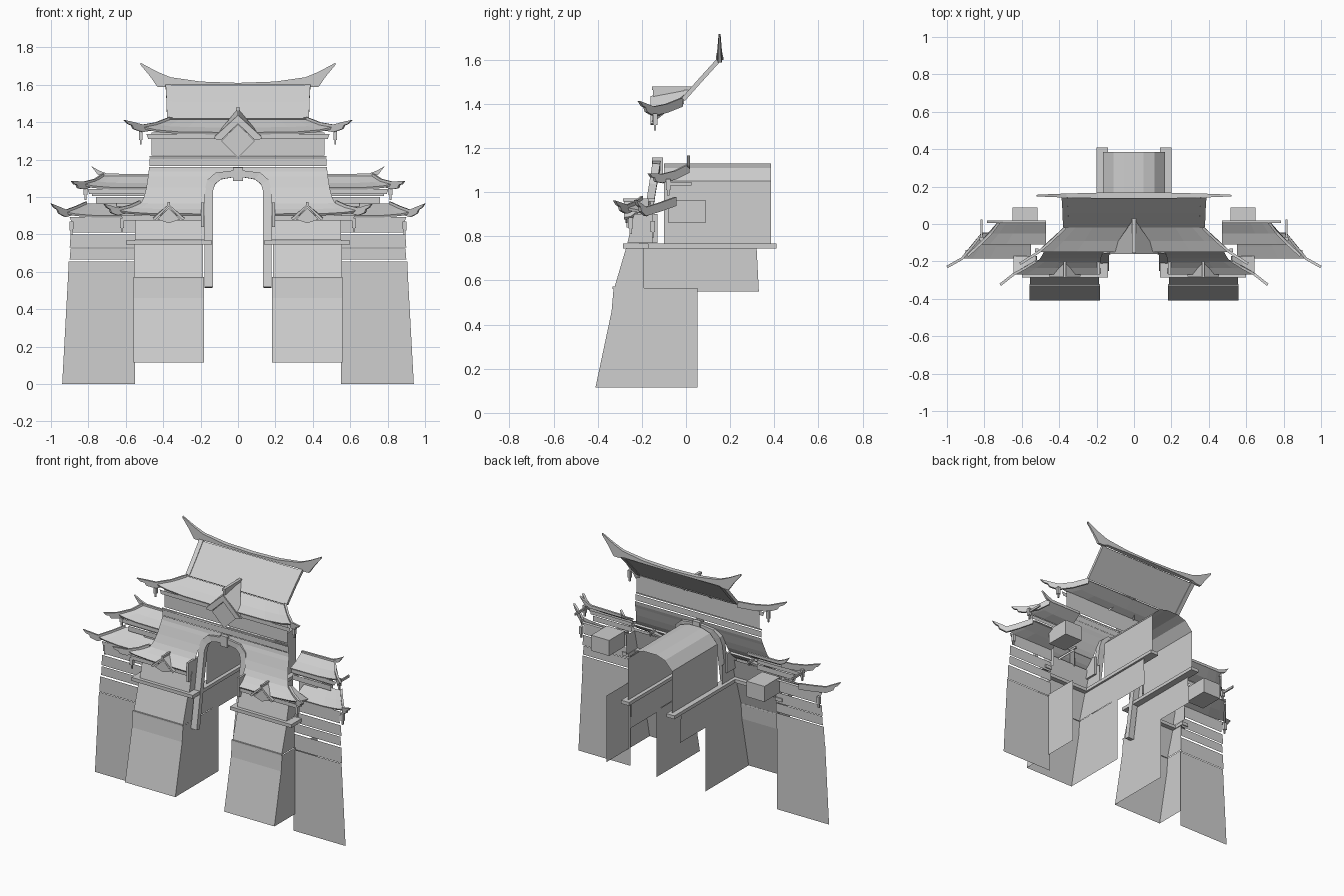
import bpy, bmesh
from mathutils import Vector

cube = bpy.data.objects.get("Cube")
if cube:
    bpy.data.objects.remove(cube, do_unlink=True)

stone = bpy.data.materials.new("pale_grey")
stone.use_nodes = True
GREY = (0.62, 0.62, 0.62, 1)
stone.diffuse_color = GREY
stone.node_tree.nodes["Principled BSDF"].inputs["Base Color"].default_value = GREY


def build(name, verts, faces, thick=0, mirror=True, closed=False):
    bm = bmesh.new()
    vs = [bm.verts.new(v) for v in verts]
    for f in faces:
        bm.faces.new([vs[i] for i in f])
    bmesh.ops.remove_doubles(bm, verts=bm.verts, dist=0.0005)
    bmesh.ops.recalc_face_normals(bm, faces=bm.faces)
    if not closed:
        total = sum((f.normal * f.calc_area() for f in bm.faces), Vector())
        if total.dot(Vector((0.4, -1, 0.6))) < 0:
            bmesh.ops.reverse_faces(bm, faces=bm.faces)
    me = bpy.data.meshes.new(name)
    bm.to_mesh(me)
    bm.free()
    me.materials.append(stone)
    ob = bpy.data.objects.new(name, me)
    bpy.context.collection.objects.link(ob)
    if mirror:
        m = ob.modifiers.new("mirror", 'MIRROR')
        m.use_clip = True
    if thick:
        s = ob.modifiers.new("thickness", 'SOLIDIFY')
        s.thickness = thick
        s.offset = -1
    return ob


def sheet(name, rows, thick=0, mirror=True):
    """Loft a skin through rows of points."""
    n = len(rows[0])
    verts = [p for r in rows for p in r]
    faces = [(i * n + j, i * n + j + 1, (i + 1) * n + j + 1, (i + 1) * n + j)
             for i in range(len(rows) - 1) for j in range(n - 1)]
    return build(name, verts, faces, thick, mirror)


def prism(name, pts, offset, mirror=True):
    """Extrude a flat outline along an offset."""
    n, o = len(pts), Vector(offset)
    verts = [Vector(p) for p in pts] + [Vector(p) + o for p in pts]
    faces = [tuple(range(n)), tuple(range(n, 2 * n))]
    faces += [(i, (i + 1) % n, (i + 1) % n + n, i + n) for i in range(n)]
    return build(name, verts, faces, mirror=mirror, closed=True)


def box(name, x, y, z, mirror=True):
    pts = [(x[0], y[0], z[0]), (x[1], y[0], z[0]), (x[1], y[0], z[1]), (x[0], y[0], z[1])]
    return prism(name, pts, (0, y[1] - y[0], 0), mirror)


def panel(name, x0, x1_low, x1_high, y, z0, z1):
    """Upright flat wall facing the front."""
    return sheet(name, [[(x0, y, z0), (x1_low, y, z0)], [(x0, y, z1), (x1_high, y, z1)]])


def hip_blade(name, hip, tip, width=0.014):
    """Upright rib down a roof hip, ending in an upturned tip."""
    hip, tip = [Vector(p) for p in hip], Vector(tip)
    last = hip[-1]
    reach = tip - last
    side = Vector((-reach.y, reach.x, 0)).normalized() * width
    up = lambda h: Vector((0, 0, h))
    top = [p + up(.012) for p in hip] + [last + reach * .55 + up(.006), tip]
    low = [last + reach * .8 - up(.014), last + reach * .6 - up(.014), last + reach * .5 - up(.03),
           last + reach * .2 - up(.03)] + [p - up(.028) for p in reversed(hip)]
    prism(name, [p - side / 2 for p in top + low], side)


def hip_roof(name, x_in, rows, tip, lift=.02, y_back=None):
    """Flared front slope cut off at the hip; rows are (outer x, front y, z) from top to eave."""
    front, hip = [], []
    for k, (x, y, z) in enumerate(rows):
        up = lift * k / (len(rows) - 1)
        hip.append((x, y, z + up))
        front.append([(x_in + (x - x_in) * t, y, z + up * t ** 5) for t in (0, .6, .85)] + [hip[-1]])
    sheet(name + "_front_slope", front, .012)
    hip_blade(name + "_hip", hip, tip)
    x, y, z = rows[-1]
    panel(name + "_fascia", x_in, x - .03, x - .02, y + .01, z - .035, z - .008)
    if y_back is not None:
        sheet(name + "_side_slope", [[c, (c[0], y_back, r[2])] for c, r in zip(hip, rows)], .012)


def lantern(name, x, y, top):
    """Small hanging bell with a pointed drop."""
    box(name + "_body", (x - .01, x + .01), (y - .01, y + .01), (top - .05, top))
    box(name + "_drop", (x - .005, x + .005), (y - .005, y + .005), (top - .075, top - .05))


# Outer towers: tapered base and stepped bands
panel("outer_tower_base", .55, .94, .91, -.19, 0, .55)
for i, (z0, z1, x) in enumerate([(.55, .655, .91), (.665, .725, .90), (.73, .80, .90), (.81, .875, .885)]):
    panel(f"outer_tower_band_{i + 1}", .55, x, x - .005, -.185 + .004 * i, z0, z1)
for i, (z0, z1, x) in enumerate([(.965, 1.0, .76), (1.005, 1.03, .78)]):
    panel(f"outer_upper_wall_{i + 1}", .47, x, x, -.09, z0, z1)
box("outer_back_box", (.515, .65), (-.08, .088), (.86, .965))

# Outer tower roofs
hip_roof("outer_lower_roof", .55, [(.81, -.05, .965), (.865, -.12, .93), (.92, -.185, .90)],
         (1.0, -.23, .965))
hip_roof("outer_upper_roof", .47, [(.72, .01, 1.115), (.765, -.05, 1.075), (.825, -.11, 1.05)],
         (.89, -.17, 1.085))
prism("outer_ridge", [(.47, .005, 1.105), (.71, .005, 1.105), (.75, .005, 1.12), (.785, .005, 1.165),
                      (.74, .005, 1.14), (.70, .005, 1.125), (.47, .005, 1.122)], (0, .014, 0))
lantern("outer_lower_lantern", .89, -.15, .87)
lantern("outer_upper_lantern", .815, -.08, 1.06)
box("outer_brace", (.81, .82), (-.08, .025), (1.03, 1.045))


# Front blocks: inner side, battered face and outer side wrapped in one skin
def block(name, x_in, x_out, y_in, y_out, profile):
    sheet(name, [[(x_in, y_in, z), (x_in, y, z), (x_out, y, z), (x_out, y_out, z)] for y, z in profile])


block("front_block_base", .183, .56, .053, -.19, [(-.41, .115), (-.337, .46), (-.328, .565)])
block("front_block_middle", .186, .555, 0, -.19, [(-.325, .565), (-.272, .745)])
block("front_block_top", .18, .55, -.13, -.15, [(-.265, .77), (-.235, .90)])
sheet("left_block_rear_side", [[(.56, y, z) for y in (-.19, .053)] for z in (.115, .565)], mirror=False)
box("front_block_rim", (.183, .558), (-.332, -.322), (.562, .572))
box("front_ledge", (.14, .60), (-.285, -.24), (.745, .768))
box("front_ledge_return", (.55, .60), (-.24, -.17), (.745, .768))

# Front block roofs with small gables
hip_roof("front_roof", .19, [(.525, -.20, .97), (.58, -.235, .935), (.645, -.27, .91)],
         (.715, -.325, .962), y_back=-.17)
sheet("front_gable_roof", [[(.285, -.28, .885), (.37, -.28, .962), (.455, -.28, .885)],
                           [(.285, -.25, .89), (.37, -.16, .962), (.455, -.25, .89)]], .014)
prism("front_gable_face", [(.31, -.274, .88), (.37, -.274, .94), (.43, -.274, .88), (.37, -.274, .86)], (0, .008, 0))
box("front_gable_ridge", (.364, .376), (-.285, -.14), (.958, .972))
box("front_roof_bracket", (.183, .197), (-.27, -.16), (.84, .97))
lantern("front_roof_lantern", .62, -.25, .885)

# Passage: barrel vault, side ledges and lower side walls
arch = [(.165, .768), (.165, 1.05), (.11, 1.11), (.05, 1.13), (0, 1.13)]
sheet("passage_vault", [[(x, -.10, z), (x, .385, z)] for x, z in arch])
box("passage_ledge", (.14, .20), (-.27, .41), (.745, .768))
sheet("passage_lower_wall", [[(.186, 0, .55), (.186, .33, .55)], [(.186, 0, .745), (.186, .32, .745)]])

# Arch trim following the leaning face, and keystone
outer = [(.178, .52), (.178, 1.04), (.165, 1.09), (.12, 1.13), (0, 1.145)]
inner = [(.135, .52), (.135, 1.03), (.122, 1.07), (.09, 1.095), (0, 1.11)]
lean = lambda z: -.25 + (z - .52) * .16
sheet("arch_trim", [[(a, lean(c), c), (b, lean(c), d)] for (a, c), (b, d) in zip(outer, inner)], .035)
box("keystone", (-.026, .026), (-.155, -.105), (1.085, 1.157), mirror=False)

# Flared central face around the arch
face = [(0, .475, -.13, 1.16), (0, .478, -.135, 1.135), (.11, .481, -.145, 1.11),
        (.17, .490, -.165, 1.05), (.18, .503, -.185, 1.0), (.18, .52, -.205, .965)]
sheet("central_sloped_face", [[(a, y, z), (b, y, z)] for a, b, y, z in face])

# Upper facade
panel("facade_band_low", 0, .472, .472, -.135, 1.165, 1.205)
panel("facade_band_high", 0, .472, .472, -.138, 1.21, 1.22)
panel("facade_upper_wall", 0, .462, .462, -.128, 1.222, 1.345)

# Main roof: steep upper slope, flared skirt and verge boards
upper = [(.375, .137, 1.595), (.37, .06, 1.51), (.368, -.02, 1.42)]
sheet("main_upper_roof", [[(0, y, z), (x, y, z)] for x, y, z in upper], .012)
sheet("verge_board", [[(x - .018, y, z + .006), (x + .012, y, z + .006)] for x, y, z in upper], .02)
hip_roof("main_skirt_roof", 0, [(.368, -.02, 1.415), (.44, -.09, 1.372), (.51, -.15, 1.345)],
         (.61, -.213, 1.412), .03)
lantern("main_roof_lantern", .52, -.14, 1.355)

# Main ridge: boat-shaped with upswept ends
ridge = [(0, 1.598, 1.61), (.2, 1.598, 1.617), (.36, 1.598, 1.64), (.39, 1.587, 1.652),
         (.43, 1.587, 1.669), (.47, 1.645, 1.69), (.52, 1.705, 1.717)]
rings = []
for x, low, high in ridge:
    w = .017 * (1 - .75 * (x / .52) ** 2)
    rings.append([(x, .152 + sy * w, z) for sy, z in ((-1, low), (-1, high), (1, high), (1, low), (-1, low))])
sheet("main_ridge", rings)

# Central gable with diamond panel
back = (0, .03, 1.472)
sheet("gable_roof", [[(0, -.155, 1.437), (.128, -.155, 1.32)], [back, back]], .012)
prism("gable_rake", [(0, -.16, 1.435), (.13, -.16, 1.31), (.09, -.16, 1.305), (0, -.16, 1.392)], (0, .03, 0))
build("diamond_panel", [(0, -.15, 1.39), (.09, -.15, 1.30), (0, -.15, 1.21), (-.09, -.15, 1.30)],
      [(0, 1, 2, 3)], mirror=False)
box("gable_ridge", (-.01, .01), (-.155, .03), (1.462, 1.478), mirror=False)
box("gable_post", (-.006, .006), (-.15, -.01), (1.40, 1.465), mirror=False)
